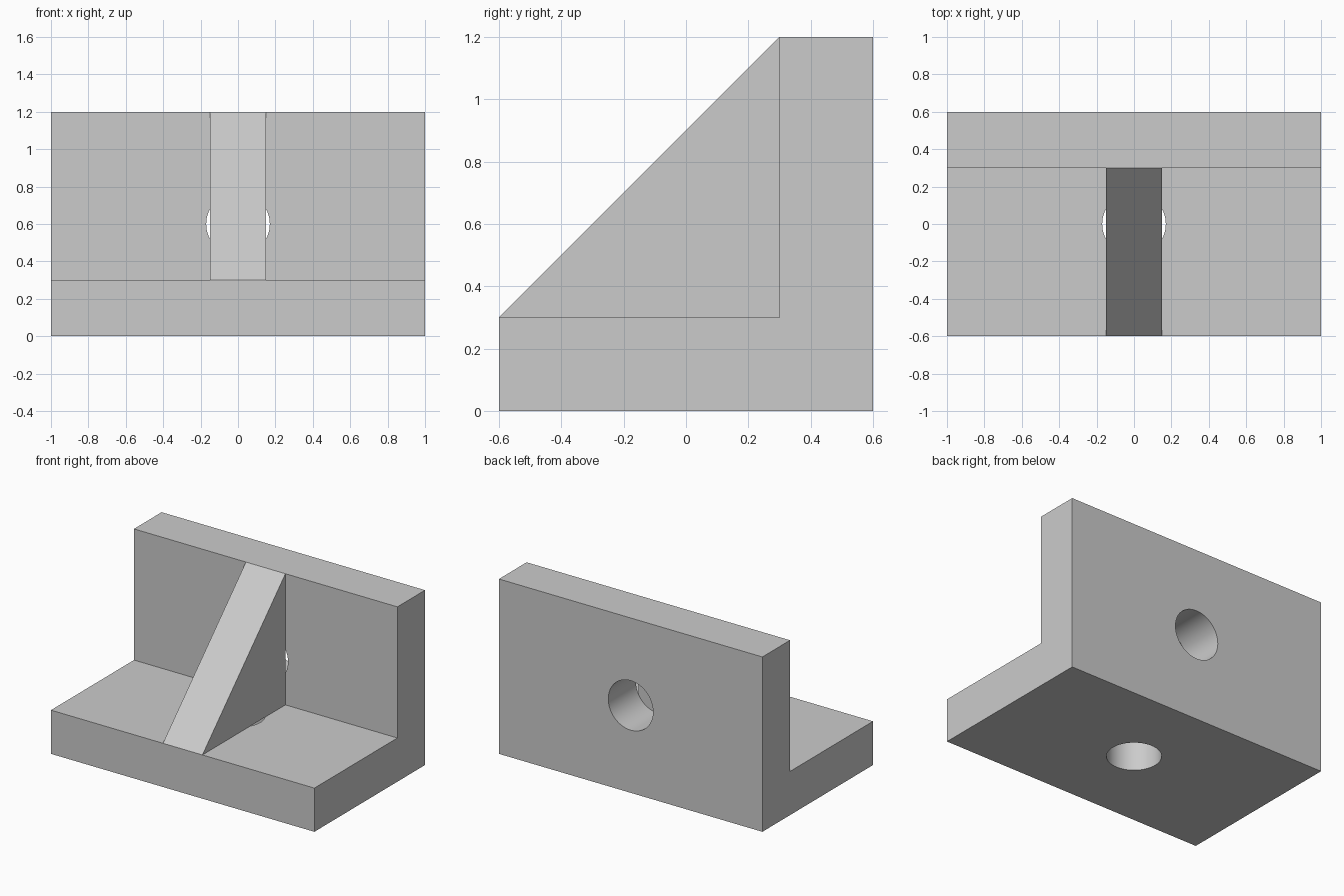
import bpy
import bmesh
import math
from mathutils import Matrix

cube = bpy.data.objects.get("Cube")
if cube:
    bpy.data.objects.remove(cube, do_unlink=True)

grey = bpy.data.materials.new("light_grey")
grey.use_nodes = True
grey.diffuse_color = (0.6, 0.6, 0.6, 1)
grey.node_tree.nodes["Principled BSDF"].inputs["Base Color"].default_value = (0.6, 0.6, 0.6, 1)


def add_object(name, bm):
    bmesh.ops.recalc_face_normals(bm, faces=bm.faces)
    mesh = bpy.data.meshes.new(name)
    bm.to_mesh(mesh)
    bm.free()
    mesh.materials.append(grey)
    obj = bpy.data.objects.new(name, mesh)
    bpy.context.collection.objects.link(obj)
    return obj


def extrude_profile(name, profile, half_width):
    """Extrude a (y, z) outline along x, centred on x = 0."""
    bm = bmesh.new()
    face = bm.faces.new([bm.verts.new((-half_width, y, z)) for y, z in profile])
    result = bmesh.ops.extrude_face_region(bm, geom=[face])
    verts = [v for v in result["geom"] if isinstance(v, bmesh.types.BMVert)]
    bmesh.ops.translate(bm, verts=verts, vec=(2 * half_width, 0, 0))
    return add_object(name, bm)


def hole_cutter(name, location, tilt):
    bm = bmesh.new()
    matrix = Matrix.Translation(location) @ Matrix.Rotation(tilt, 4, "X")
    bmesh.ops.create_cone(bm, cap_ends=True, segments=64, radius1=0.17,
                          radius2=0.17, depth=0.5, matrix=matrix)
    cutter = add_object(name, bm)
    cutter.hide_render = True
    return cutter


# L-shaped body: base plate and upright wall
body = extrude_profile("angle_body", [(-0.6, 0), (0.6, 0), (0.6, 1.2),
                                      (0.3, 1.2), (0.3, 0.3), (-0.6, 0.3)], 1.0)

# Bolt holes through the base and the wall
cutters = [hole_cutter("base_hole_cutter", (0, 0, 0.15), 0),
           hole_cutter("wall_hole_cutter", (0, 0.45, 0.6), math.pi / 2)]
for cutter in cutters:
    mod = body.modifiers.new(cutter.name, "BOOLEAN")
    mod.operation = "DIFFERENCE"
    mod.solver = "EXACT"
    mod.object = cutter
bpy.ops.object.select_all(action="DESELECT")
body.select_set(True)
bpy.context.view_layer.objects.active = body
for cutter in cutters:
    bpy.ops.object.modifier_apply(modifier=cutter.name)
    bpy.data.objects.remove(cutter, do_unlink=True)
bpy.ops.object.shade_smooth_by_angle(angle=math.radians(30))

# Triangular stiffening rib, covering the inner ends of both holes
extrude_profile("gusset_rib", [(-0.6, 0.3), (0.3, 0.3), (0.3, 1.2)], 0.15)
